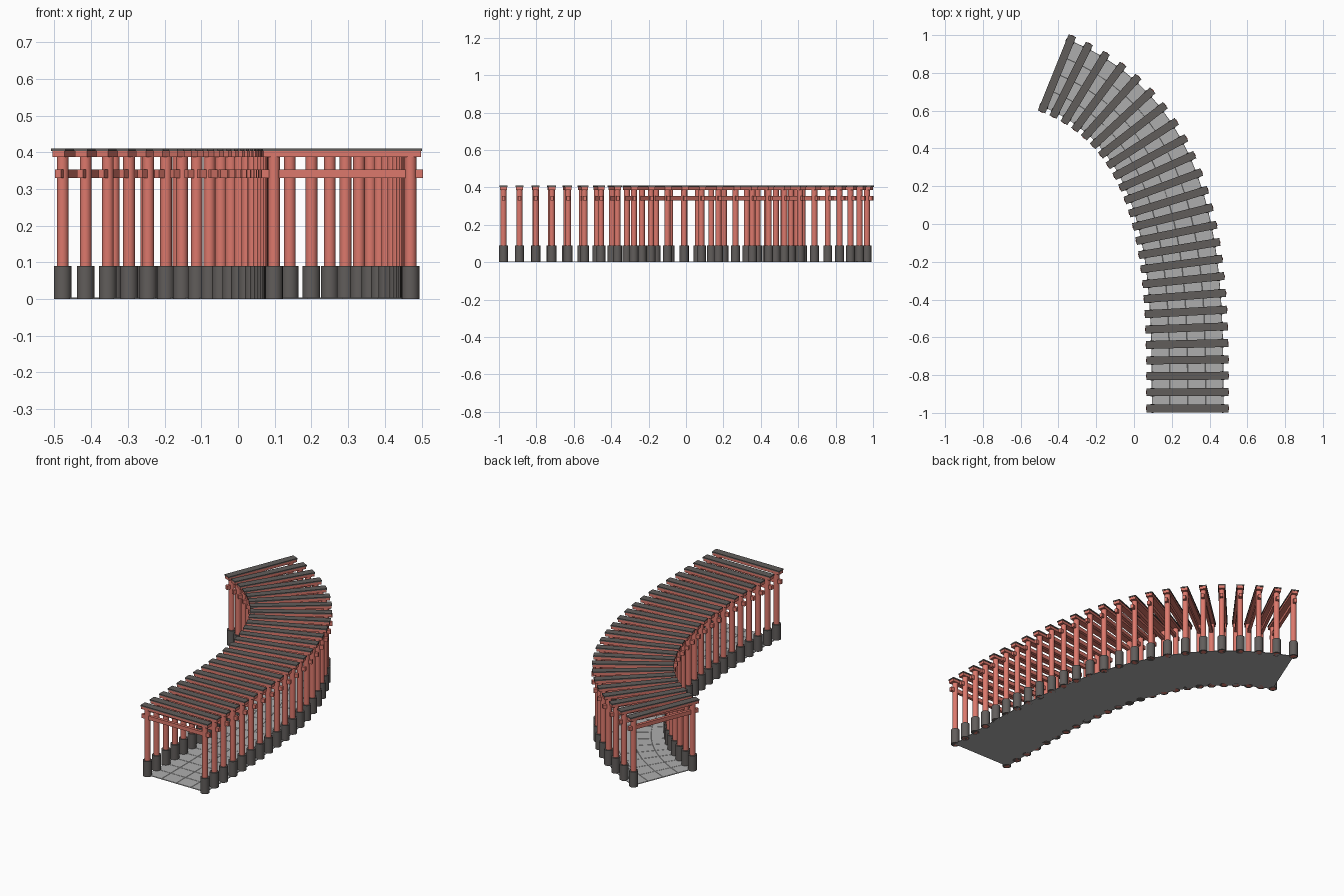
import bpy, bmesh, math
from mathutils import Vector, Matrix

if "Cube" in bpy.data.objects:
    bpy.data.objects.remove(bpy.data.objects["Cube"])

GATES = 25
P = [Vector(p) for p in ((0.284, -0.976), (0.284, -0.29), (0.289, 0.513), (-0.408, 0.795))]


def material(name, rgb):
    m = bpy.data.materials.new(name)
    m.diffuse_color = (*rgb, 1)
    m.use_nodes = True
    m.node_tree.nodes["Principled BSDF"].inputs["Base Color"].default_value = m.diffuse_color
    return m


RED = material("red_paint", (0.72, 0.19, 0.15))
DARK = material("dark_paint", (0.12, 0.11, 0.105))
STONE = material("paving", (0.42, 0.42, 0.42))


def bezier(t):
    u = 1 - t
    return P[0]*u**3 + P[1]*3*u*u*t + P[2]*3*u*t*t + P[3]*t**3


def tangent(t):
    u = 1 - t
    return ((P[1]-P[0])*u*u + (P[2]-P[1])*2*u*t + (P[3]-P[2])*t*t).normalized()


def stations(n):
    """n evenly spaced (point, angle) pairs along the path"""
    N = 800
    acc = [0.0]
    for i in range(N):
        acc.append(acc[-1] + (bezier((i+1)/N) - bezier(i/N)).length)
    out, j = [], 0
    for k in range(n):
        while j < N and acc[j] < acc[-1]*k/(n-1) - 1e-6:
            j += 1
        d = tangent(j/N)
        out.append((bezier(j/N), math.atan2(-d.x, d.y)))
    return out


def finish(bm, name, mat, smooth=False):
    bmesh.ops.recalc_face_normals(bm, faces=bm.faces[:])
    me = bpy.data.meshes.new(name)
    bm.to_mesh(me)
    bm.free()
    me.materials.append(mat)
    ob = bpy.data.objects.new(name, me)
    bpy.context.collection.objects.link(ob)
    if smooth:
        bpy.ops.object.select_all(action='DESELECT')
        ob.select_set(True)
        bpy.context.view_layer.objects.active = ob
        bpy.ops.object.shade_smooth_by_angle(angle=math.radians(40))
    return ob


def cylinder(bm, r, z0, z1, x, frame):
    bmesh.ops.create_cone(bm, cap_ends=True, segments=20, radius1=r, radius2=r, depth=z1-z0,
                          matrix=frame @ Matrix.Translation((x, 0, (z0+z1)/2)))


def box(bm, lx, ly, z0, z1, frame):
    bmesh.ops.create_cube(bm, size=1, matrix=frame @ Matrix.Translation((0, 0, (z0+z1)/2))
                          @ Matrix.Diagonal((lx, ly, z1-z0, 1)))


# Gates: two footed pillars, tie beam, lintel and dark cap
for i, (p, a) in enumerate(stations(GATES)):
    frame = Matrix.Translation((p.x, p.y, 0)) @ Matrix.Rotation(a, 4, 'Z')
    pillars, feet, tie, lintel, cap = (bmesh.new() for _ in range(5))
    for x in (-0.186, 0.186):
        cylinder(pillars, 0.016, 0, 0.39, x, frame)
        cylinder(feet, 0.024, 0, 0.09, x, frame)
    box(tie, 0.44, 0.017, 0.330, 0.353, frame)
    box(lintel, 0.43, 0.036, 0.387, 0.403, frame)
    box(cap, 0.435, 0.042, 0.403, 0.410, frame)
    finish(pillars, f"gate_pillars_{i}", RED, True)
    finish(feet, f"gate_feet_{i}", DARK, True)
    finish(tie, f"tie_beam_{i}", RED)
    finish(lintel, f"lintel_{i}", RED)
    finish(cap, f"lintel_cap_{i}", DARK)

# Curved path: a thin ribbon following the gates
bm = bmesh.new()
rows = []
for p, a in stations(GATES):
    side = Vector((math.cos(a), math.sin(a)))
    rows.append([bm.verts.new((*(p + side*0.19*(k/2 - 1)), 0)) for k in range(5)])
for r0, r1 in zip(rows, rows[1:]):
    for k in range(4):
        bm.faces.new((r0[k], r0[k+1], r1[k+1], r1[k]))
top = bmesh.ops.extrude_face_region(bm, geom=bm.faces[:])
bmesh.ops.translate(bm, vec=(0, 0, 0.003),
                    verts=[v for v in top["geom"] if isinstance(v, bmesh.types.BMVert)])
# Shallow raised paving slabs with narrow joints
bm.normal_update()
slabs = [f for f in bm.faces if f.calc_center_median().z > 0.0029]
bmesh.ops.recalc_face_normals(bm, faces=bm.faces[:])
bmesh.ops.inset_individual(bm, faces=slabs, thickness=0.002, depth=0.001)
finish(bm, "path", STONE)
